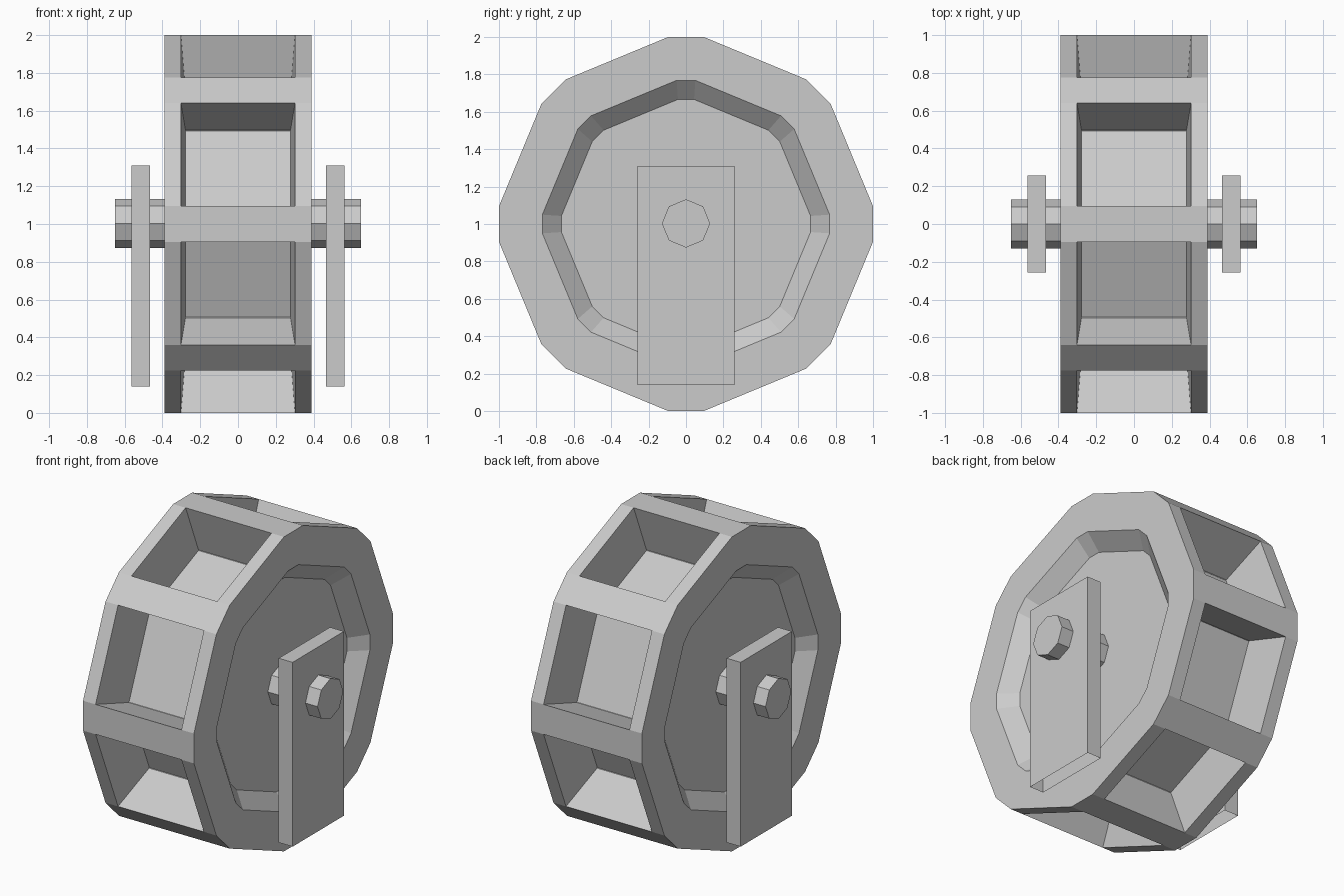
import bpy, bmesh, math
from mathutils import Vector

if "Cube" in bpy.data.objects:
    bpy.data.objects.remove(bpy.data.objects["Cube"])


def finish(name, bm):
    bm.normal_update()
    mesh = bpy.data.meshes.new(name)
    bm.to_mesh(mesh)
    bm.free()
    obj = bpy.data.objects.new(name, mesh)
    bpy.context.collection.objects.link(obj)
    return obj


def ring(bm, x, apothem, half_flat):
    """Octagon with cut corners, in the y-z plane around z = 1."""
    verts = []
    for i in range(8):
        a = i * math.pi / 4
        for s in (-1, 1):
            y = apothem * math.cos(a) - s * half_flat * math.sin(a)
            z = apothem * math.sin(a) + s * half_flat * math.cos(a)
            verts.append(bm.verts.new((x, y, 1 + z)))
    return verts


# Wheel: rings swept from one dished side, over the rim, to the other side
bm = bmesh.new()
sections = [(-.30, .666, .043), (-.39, .768, .05), (-.39, 1, .095),
            (-.302, 1, .095), (.302, 1, .095), (.39, 1, .095),
            (.39, .768, .05), (.30, .666, .043)]
rings = [ring(bm, *s) for s in sections]
bays = []
for k in range(len(rings) - 1):
    a, b = rings[k], rings[k + 1]
    for i in range(16):
        j = (i + 1) % 16
        f = bm.faces.new((a[i], a[j], b[j], b[i]))
        if k == 3 and i % 2 == 1:
            bays.append(f)
bm.faces.new(rings[0])
bm.faces.new(rings[-1])

# Tapered pockets sunk into the eight long rim faces
depth, taper = .315, .91
for f in bays:
    center = f.calc_center_median()
    inward = (Vector((0, 0, 1)) - center).normalized()
    new = bmesh.ops.extrude_discrete_faces(bm, faces=[f])["faces"][0]
    for v in new.verts:
        off = v.co - center
        off = Vector((off.x * .92, off.y * taper, off.z * taper))
        v.co = center + off + inward * depth
bmesh.ops.recalc_face_normals(bm, faces=bm.faces[:])
finish("wheel", bm)

# Axle: eight-sided bar through the wheel, corner pointing up
bm = bmesh.new()
bmesh.ops.create_cone(bm, cap_ends=True, segments=8, radius1=.129,
                      radius2=.129, depth=1.3)
for v in bm.verts:
    v.co = Vector((v.co.z, v.co.x, v.co.y + 1.003))
finish("axle", bm)

# Support plates on both sides, open underneath
for name, s in (("left_plate", -1), ("right_plate", 1)):
    bm = bmesh.new()
    bmesh.ops.create_cube(bm, size=1)
    for v in bm.verts:
        v.co = Vector((v.co.x * .098 + s * .516, v.co.y * .516,
                       v.co.z * 1.172 + .725))
    bm.normal_update()
    bottom = [f for f in bm.faces if f.normal.z < -.9]
    bmesh.ops.delete(bm, geom=bottom, context='FACES_ONLY')
    finish(name, bm)
